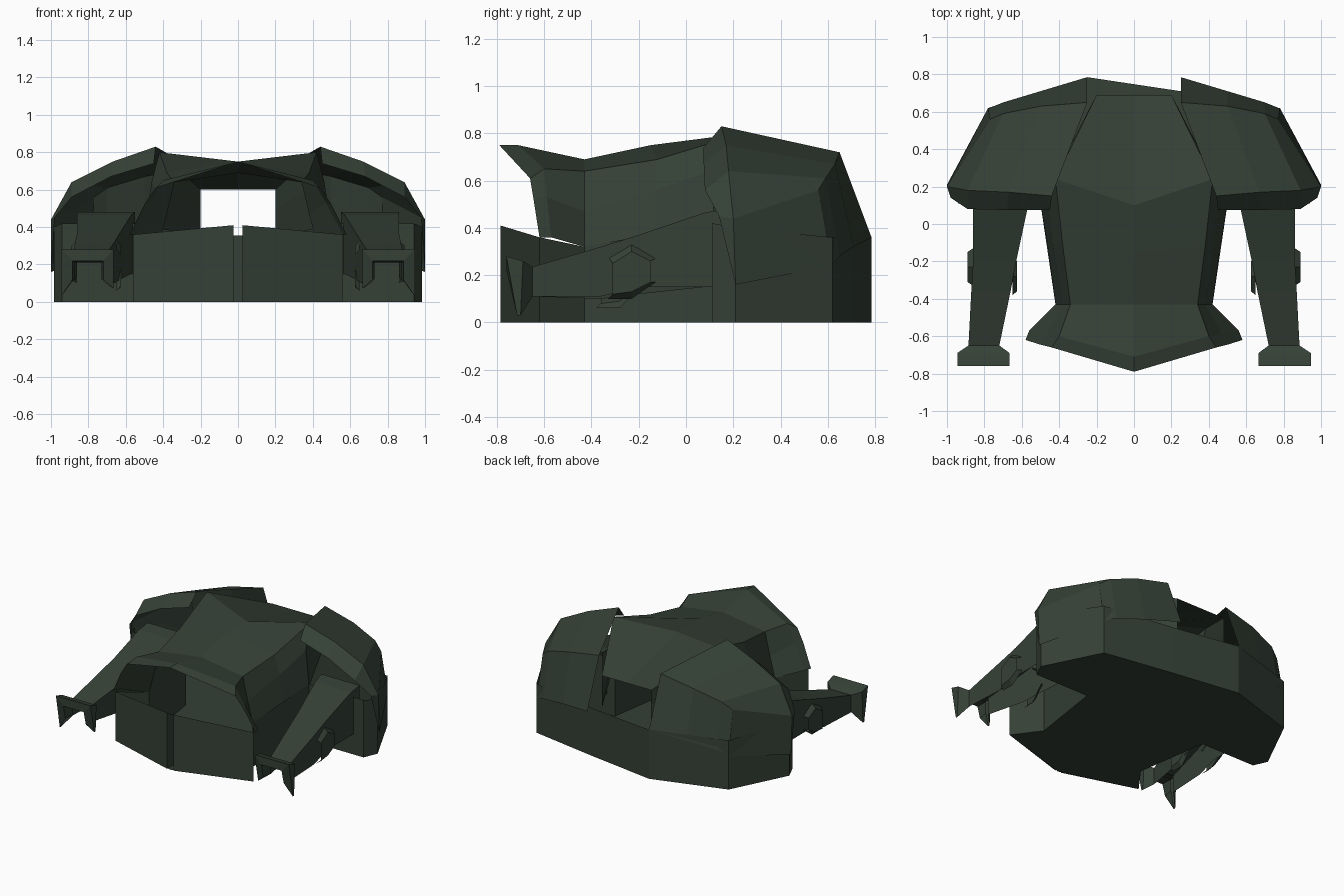
import bpy

mat = bpy.data.materials.new("dark_green")
mat.diffuse_color = (0.035, 0.052, 0.037, 1)


def make(name, verts, faces, mirror=False):
    me = bpy.data.meshes.new(name)
    me.from_pydata(verts, [], faces)
    me.materials.append(mat)
    ob = bpy.data.objects.new(name, me)
    bpy.context.collection.objects.link(ob)
    if mirror:
        m = ob.modifiers.new("mirror", 'MIRROR')
        m.use_clip = False
        m.merge_threshold = 0.001
    return ob


def skin(name, rows, mirror=True):
    """Join rows of points with flat quads."""
    n = len(rows[0])
    verts = [p for r in rows for p in r]
    faces = [(i * n + j, i * n + j + 1, (i + 1) * n + j + 1, (i + 1) * n + j)
             for i in range(len(rows) - 1) for j in range(n - 1)]
    return make(name, verts, faces, mirror)


def wall(name, path, mirror=False):
    """Upright wall from the ground to the path height."""
    return skin(name, [[(x, y, 0) for x, y, z in path], path], mirror)


def channel(name, sections):
    """Inverted U channel; section = y, outer x, inner x, top, outer low, inner low, low y."""
    return skin(name, [[(o, ly, ol), (o, y, t), (i, y, t), (i, ly, il)]
                       for y, o, i, t, ol, il, ly in sections])


# canopy: centre line, roof edge, side fold, base
skin("canopy", [
    [(0, -.79, .75), (.44, -.66, .61), (.50, -.645, .52), (.58, -.62, .36)],
    [(0, -.71, .75), (.40, -.60, .65), (.47, -.59, .53), (.56, -.57, .36)],
    [(0, -.43, .69), (.34, -.43, .64), (.38, -.43, .47), (.42, -.43, .32)],
    [(0, -.15, .75), (.38, -.12, .69), (.43, -.13, .56), (.46, -.13, .33)],
    [(0, .10, .75), (.42, .24, .80), (.46, .13, .65), (.50, .11, .40)],
    [(0, .69, .60), (.20, .69, .60), (.20, .69, .50), (.20, .69, .36)],
])

# lower hull: front halves with a slot between, waist, side pods
wall("hull_side", [(.025, -.68, .35), (.025, -.785, .41), (.56, -.62, .36),
                   (.42, -.43, .32), (.50, .11, .42), (.94, .11, .42),
                   (.985, .21, .40), (.78, .62, .36)], True)
wall("hull_back", [(-.78, .62, .36), (-.25, .785, .36),
                   (.25, .71, .35), (.78, .62, .36)])

# floor plates
front = [(0, -.785), (.56, -.62), (.42, -.43), (.50, .11),
         (-.50, .11), (-.42, -.43), (-.56, -.62)]
rear = [(.94, .11), (.985, .21), (.78, .62), (.25, .71),
        (-.25, .785), (-.78, .62), (-.985, .21), (-.94, .11)]
for name, pts in (("front_floor", front), ("rear_floor", rear)):
    make(name, [(x, y, 0) for x, y in pts], [tuple(reversed(range(len(pts))))])

# shoulder shells: inner edge to outer edge, front lip to rear edge
skin("shoulder", [
    [(.45, .075, .74), (.68, .075, .67), (.89, .08, .56), (.98, .14, .45), (1, .21, .16)],
    [(.44, .15, .83), (.67, .17, .75), (.89, .18, .64), (1, .20, .44), (1, .21, .16)],
    [(.25, .65, .72), (.50, .63, .67), (.70, .59, .61), (.77, .56, .56), (.78, .62, .24)],
    [(.25, .785, .36), (.50, .71, .32), (.70, .65, .28), (.775, .62, .25), (.78, .62, .24)],
])

# arms: hollow channels open below
channel("arm", [
    (.18, .86, .55, .48, .15, .15, .18),
    (.08, .86, .57, .465, .15, .15, .08),
    (-.20, .86, .63, .37, .15, .12, -.20),
    (-.36, .87, .66, .32, .11, .10, -.36),
    (-.65, .885, .72, .235, .11, .11, -.65),
])

# hands: flared frame with a recessed mouth
channel("hand", [
    (-.65, .885, .72, .235, .11, .11, -.65),
    (-.69, .945, .665, .26, .03, .07, -.70),
    (-.76, .945, .665, .28, .03, .07, -.715),
    (-.76, .885, .72, .22, .12, .12, -.735),
    (-.66, .875, .73, .21, .12, .12, -.66),
])

# elbow guards outside and inside each arm
for name, x, s, y0, y1, lo in (("outer_elbow_guard", .86, .03, -.13, -.33, .10),
                               ("inner_elbow_guard", .65, -.025, -.18, -.38, .06)):
    ym = (y0 + y1) / 2
    skin(name, [
        [(x, y0, .27), (x, ym, .33), (x, y1, .28)],
        [(x + s, y0 - .02, .26), (x + s, ym, .30), (x + s, y1 + .02, .25)],
        [(x + s, y0 - .02, .17), (x + s, ym, lo + .03), (x + s, y1 + .02, lo + .02)],
        [(x, y0, .17), (x, ym, lo), (x, y1, lo)],
    ])
